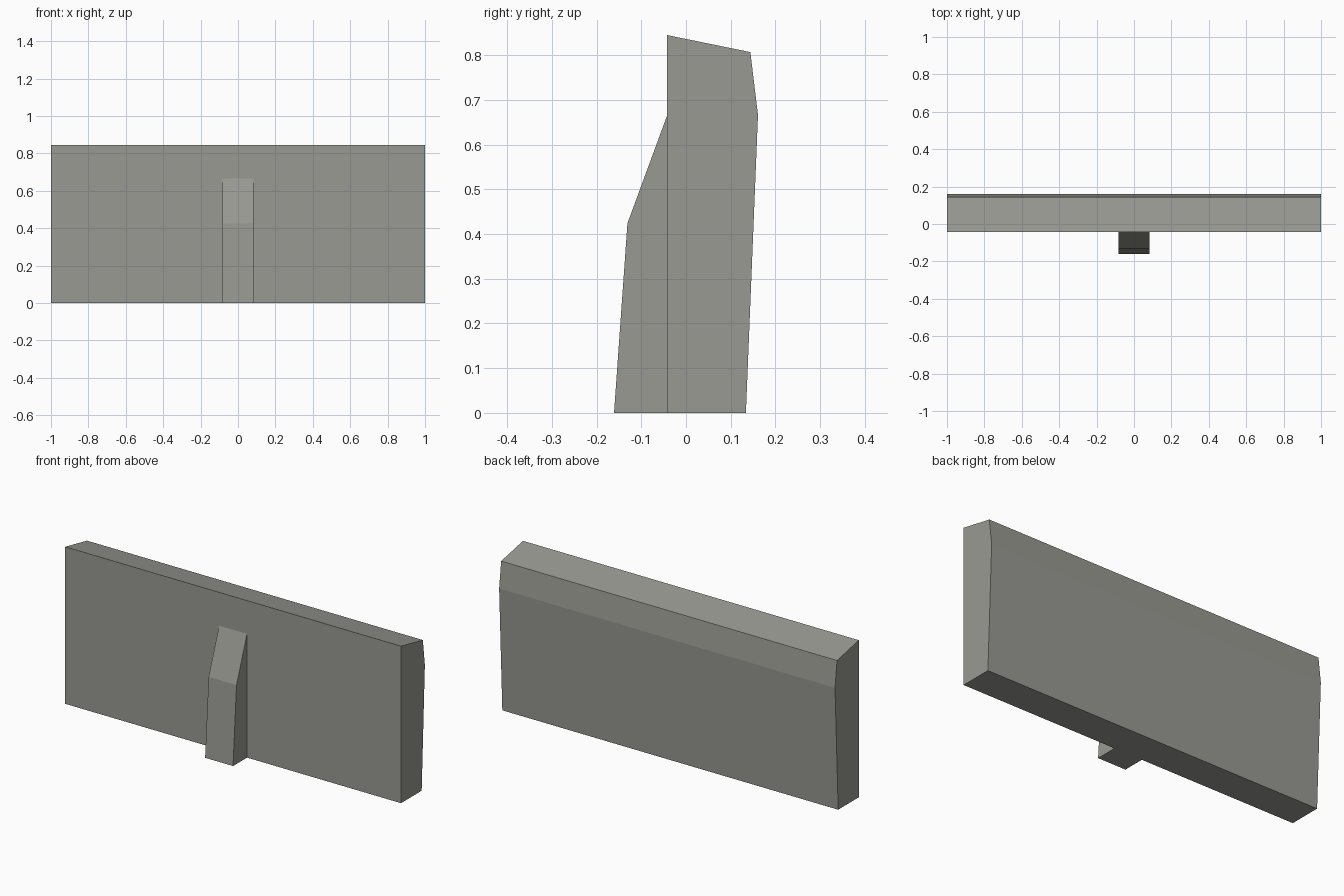
import bpy
import bmesh

if "Cube" in bpy.data.objects:
    bpy.data.objects.remove(bpy.data.objects["Cube"])

# One concrete colour for the whole model
concrete = bpy.data.materials.new("concrete grey")
concrete.diffuse_color = (0.32, 0.32, 0.29, 1.0)
concrete.use_nodes = True
concrete.node_tree.nodes["Principled BSDF"].inputs["Base Color"].default_value = concrete.diffuse_color


def extrude_profile(name, profile, half_width):
    """Extrude a (y, z) side profile symmetrically along x."""
    bm = bmesh.new()
    face = bm.faces.new([bm.verts.new((-half_width, y, z)) for y, z in profile])
    result = bmesh.ops.extrude_face_region(bm, geom=[face])
    moved = [v for v in result["geom"] if isinstance(v, bmesh.types.BMVert)]
    bmesh.ops.translate(bm, verts=moved, vec=(2 * half_width, 0, 0))
    bmesh.ops.recalc_face_normals(bm, faces=bm.faces)
    mesh = bpy.data.meshes.new(name)
    bm.to_mesh(mesh)
    bm.free()
    mesh.materials.append(concrete)
    obj = bpy.data.objects.new(name, mesh)
    bpy.context.collection.objects.link(obj)
    return obj


# Long wall with sloped top and slightly leaning back
extrude_profile("wall", [(-0.042, 0), (-0.042, 0.845), (0.144, 0.807),
                         (0.161, 0.666), (0.134, 0)], 1.0)

# Tapered support against the middle of the front
extrude_profile("buttress", [(-0.042, 0), (-0.161, 0), (-0.131, 0.424),
                             (-0.042, 0.666)], 0.083)
